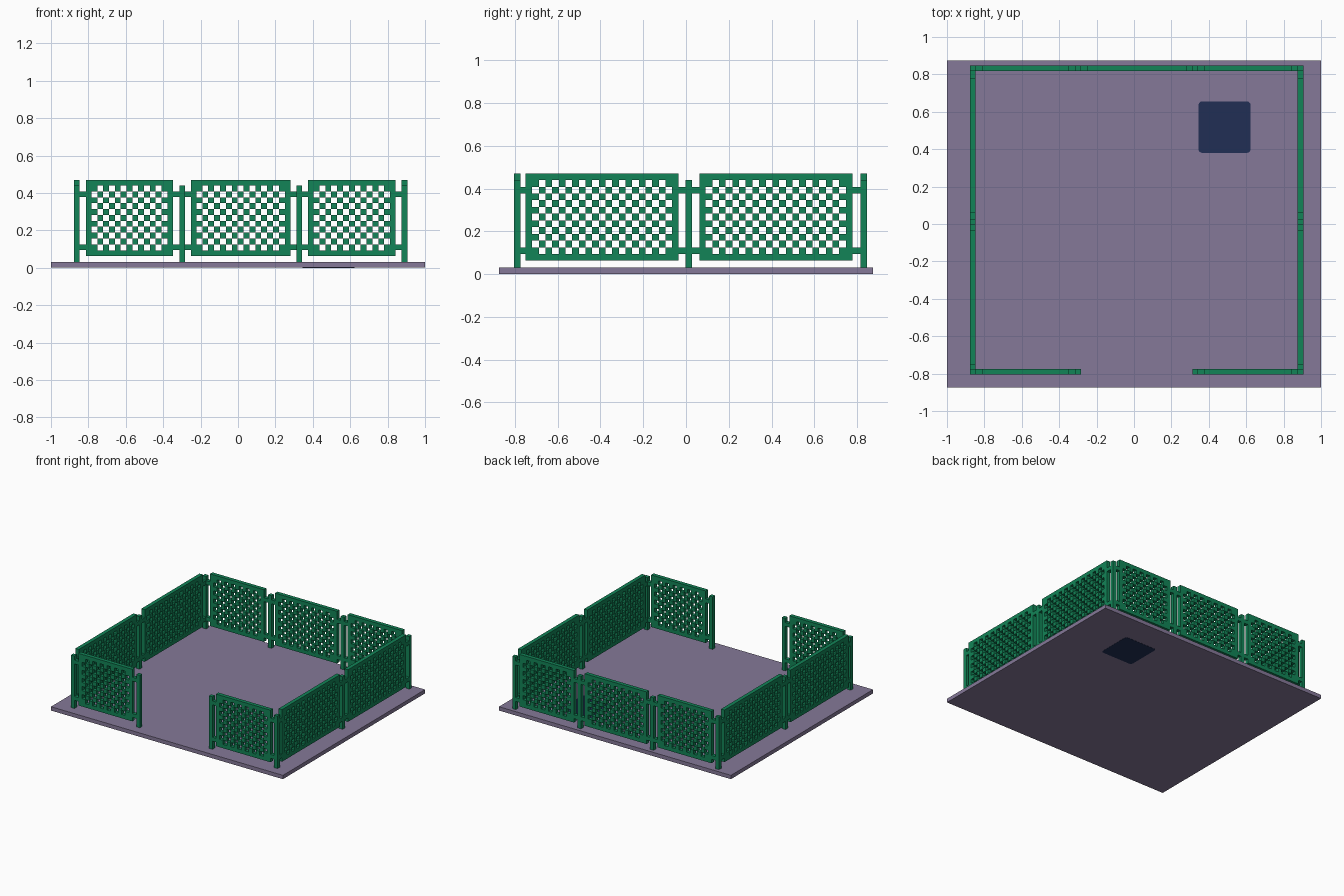
import bpy
import bmesh
from mathutils import Vector

cube = bpy.data.objects.get("Cube")
if cube:
    bpy.data.objects.remove(cube, do_unlink=True)


def material(name, rgb):
    m = bpy.data.materials.new(name)
    m.use_nodes = True
    color = (*rgb, 1.0)
    m.diffuse_color = color
    m.node_tree.nodes["Principled BSDF"].inputs["Base Color"].default_value = color
    return m


GREEN = material("fence green", (0.006, 0.23, 0.095))
PURPLE = material("floor purple", (0.235, 0.19, 0.315))
NAVY = material("plate navy", (0.015, 0.028, 0.09))

T = 0.03                      # thickness of all fence timber
CELL = 0.0315                 # lattice cell size
FLOOR, POST_TOP = 0.031, 0.44
LOW, HIGH = 0.064, 0.47       # panel bottom and top
RAILS = (0.11, 0.393)
LEFT, RIGHT, FRONT, BACK = -0.862, 0.89, -0.79, 0.832


def box(bm, lo, hi):
    lo, hi = Vector(lo), Vector(hi)
    verts = bmesh.ops.create_cube(bm, size=1)["verts"]
    for v in verts:
        v.co = (lo + hi) / 2 + v.co * (hi - lo)
    return verts


def finish(bm, name, mat):
    mesh = bpy.data.meshes.new(name)
    bm.to_mesh(mesh)
    bm.free()
    mesh.materials.append(mat)
    obj = bpy.data.objects.new(name, mesh)
    bpy.context.collection.objects.link(obj)
    return obj


def bar(bm, axis, offset, a, b, z0, z1):
    """Box running from a to b along the wall axis, centred on the wall line."""
    if axis == "x":
        box(bm, (a, offset - T / 2, z0), (b, offset + T / 2, z1))
    else:
        box(bm, (offset - T / 2, a, z0), (offset + T / 2, b, z1))


def panel(name, axis, offset, a, b, post_a, post_b):
    bm = bmesh.new()
    # Frame
    bar(bm, axis, offset, a, b, HIGH - T, HIGH)
    bar(bm, axis, offset, a, b, LOW, LOW + T)
    for s in (a, b - T):
        bar(bm, axis, offset, s, s + T, LOW + T, HIGH - T)
    # Chequered lattice
    u0, u1, z0, z1 = a + T, b - T, LOW + T, HIGH - T
    cols, rows = round((u1 - u0) / CELL), round((z1 - z0) / CELL)
    du, dz = (u1 - u0) / cols, (z1 - z0) / rows
    for i in range(cols):
        for j in range(rows):
            if (i + j) % 2 == 0:
                top = z1 - j * dz
                bar(bm, axis, offset, u0 + i * du, u0 + (i + 1) * du, top - dz, top)
    # Short rails joining the frame to the posts
    for z in RAILS:
        bar(bm, axis, offset, post_a + T / 2, a, z - T / 2, z + T / 2)
        bar(bm, axis, offset, b, post_b - T / 2, z - T / 2, z + T / 2)
    finish(bm, name, GREEN)


def post(name, x, y):
    bm = bmesh.new()
    box(bm, (x - T / 2, y - T / 2, FLOOR), (x + T / 2, y + T / 2, POST_TOP))
    finish(bm, name, GREEN)


# Floor slab
bm = bmesh.new()
box(bm, (-1, -0.875, 0.001), (1, 0.875, FLOOR))
finish(bm, "floor_slab", PURPLE)

# Plain rounded inlay, showing on both faces of the slab
bm = bmesh.new()
box(bm, (0.345, 0.38, 0), (0.623, 0.656, FLOOR + 0.001))
upright = [e for e in bm.edges if abs(e.verts[0].co.z - e.verts[1].co.z) > 0.01]
bmesh.ops.bevel(bm, geom=upright, offset=0.02, segments=4, affect="EDGES", profile=0.5)
finish(bm, "floor_inlay", NAVY)

# Posts
GATE_L, GATE_R, MID_Y = -0.298, 0.328, 0.012
for side, y in (("front", FRONT), ("back", BACK)):
    for n, x in enumerate((LEFT, GATE_L, GATE_R, RIGHT)):
        post(f"{side}_post_{n + 1}", x, y)
for side, x in (("right", LEFT), ("left", RIGHT)):
    post(f"{side}_middle_post", x, MID_Y)

# Front and back panels; the front leaves its middle bay open as a gateway
bays = ((-0.813, -0.348, LEFT, GATE_L),
        (-0.252, 0.28, GATE_L, GATE_R),
        (0.374, 0.843, GATE_R, RIGHT))
for n, bay in enumerate(bays):
    panel(f"back_panel_{n + 1}", "x", BACK, *bay)
    if n != 1:
        panel(f"front_panel_{n + 1}", "x", FRONT, *bay)

# Side panels
side_bays = ((-0.75, -0.035, FRONT, MID_Y), (0.062, 0.778, MID_Y, BACK))
for side, x in (("right", LEFT), ("left", RIGHT)):
    for n, bay in enumerate(side_bays):
        panel(f"{side}_panel_{n + 1}", "y", x, *bay)
